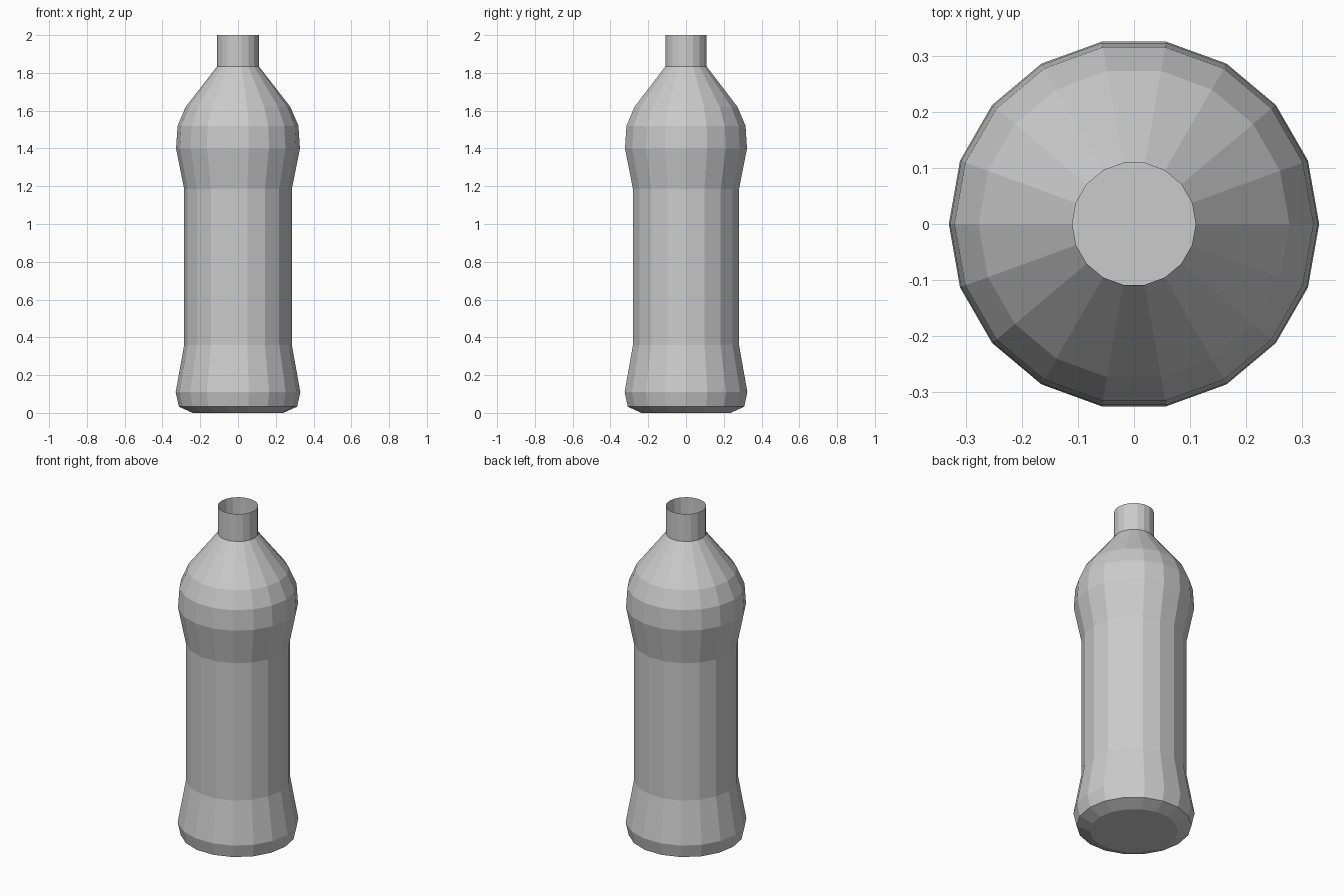
import bpy, bmesh
from math import cos, sin, tau

cube = bpy.data.objects.get("Cube")
if cube:
    bpy.data.objects.remove(cube, do_unlink=True)

SIDES = 18

# Plain grey plastic
grey = bpy.data.materials.new("grey_plastic")
grey.use_nodes = True
colour = (0.6, 0.6, 0.6, 1)
grey.diffuse_color = colour
grey.node_tree.nodes["Principled BSDF"].inputs["Base Color"].default_value = colour


def lathe(name, profile, close_bottom=False):
    """Revolve (radius, height) points into an open, faceted shell."""
    bm = bmesh.new()
    rings = [[bm.verts.new((r * cos(tau * i / SIDES), r * sin(tau * i / SIDES), z))
              for i in range(SIDES)] for r, z in profile]
    for low, high in zip(rings, rings[1:]):
        for i in range(SIDES):
            j = (i + 1) % SIDES
            bm.faces.new((low[i], low[j], high[j], high[i]))
    if close_bottom:
        bm.faces.new(rings[0][::-1])
    mesh = bpy.data.meshes.new(name)
    bm.to_mesh(mesh)
    bm.free()
    mesh.materials.append(grey)
    obj = bpy.data.objects.new(name, mesh)
    bpy.context.collection.objects.link(obj)
    return obj


# Body: flat base, flared foot, straight grip, bulged shoulder
lathe("bottle_body", [
    (0.24, 0.0), (0.313, 0.033), (0.33, 0.11), (0.285, 0.36), (0.285, 1.185),
    (0.328, 1.40), (0.32, 1.52), (0.277, 1.62), (0.11, 1.835)], close_bottom=True)

# Neck: short open tube
lathe("bottle_neck", [(0.11, 1.835), (0.11, 2.0)])
